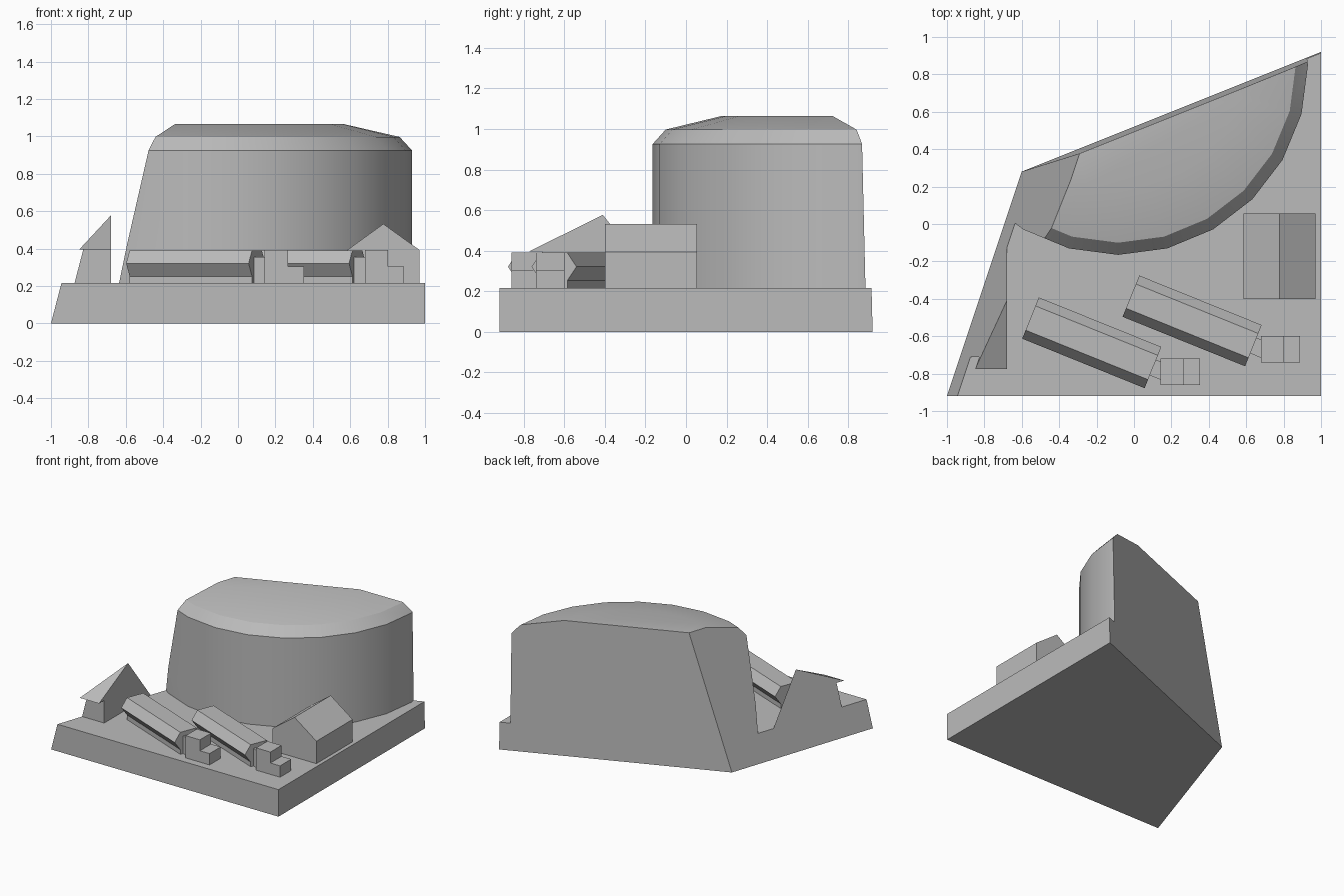
import bpy, bmesh, math
from mathutils import Vector, Matrix

if "Cube" in bpy.data.objects:
    bpy.data.objects.remove(bpy.data.objects["Cube"])

GROUND = 0.215
grey = bpy.data.materials.new("plain grey")
grey.diffuse_color = (0.5, 0.5, 0.5, 1)
grey.use_nodes = True
grey.node_tree.nodes["Principled BSDF"].inputs["Base Color"].default_value = grey.diffuse_color

# Slanted side planes that trim the block: (point, outward normal)
CUTS = [(Vector((-1, -0.92, 0)), Vector((-1, 1 / 3, 0.26))),
        (Vector((-0.6, 0.28, 0)), Vector((-0.4, 1, 0.025)))]


def loft(name, rings, trim=False, matrix=None, smooth=False):
    """Skin equal rings of points, cap both ends, optionally trim."""
    bm = bmesh.new()
    vs = [[bm.verts.new(p) for p in ring] for ring in rings]
    n = len(rings[0])
    for a, b in zip(vs, vs[1:]):
        for i in range(n):
            j = (i + 1) % n
            bm.faces.new((a[i], a[j], b[j], b[i]))
    bm.faces.new(vs[0])
    bm.faces.new(vs[-1])
    if trim:
        for co, no in CUTS:
            bmesh.ops.bisect_plane(bm, geom=bm.verts[:] + bm.edges[:] + bm.faces[:],
                                   dist=1e-5, plane_co=co, plane_no=no.normalized(),
                                   clear_outer=True)
            rim = [e for e in bm.edges if e.is_boundary]
            if rim:
                bmesh.ops.holes_fill(bm, edges=rim, sides=0)
    if matrix:
        bm.transform(matrix)
    bmesh.ops.recalc_face_normals(bm, faces=bm.faces[:])
    me = bpy.data.meshes.new(name)
    bm.to_mesh(me)
    bm.free()
    me.materials.append(grey)
    ob = bpy.data.objects.new(name, me)
    bpy.context.collection.objects.link(ob)
    if smooth:
        bpy.ops.object.select_all(action='DESELECT')
        ob.select_set(True)
        bpy.context.view_layer.objects.active = ob
        bpy.ops.object.shade_smooth_by_angle(angle=math.radians(30))
    return ob


def prism_x(name, profile, x0, x1, **kw):
    """Extrude a (y, z) profile along x."""
    return loft(name, [[(x, y, z) for y, z in profile] for x in (x0, x1)], **kw)


def prism_y(name, profile, y0, y1, **kw):
    """Extrude an (x, z) profile along y."""
    return loft(name, [[(x, y, z) for x, z in profile] for y in (y0, y1)], **kw)


# Ground slab
prism_y("ground_slab", [(-1.3, 0), (1, 0), (1, GROUND), (-1.3, GROUND)],
        -0.92, 0.93, trim=True)

# Storage tank: 24-sided wall, chamfered rim and low roof
tank_profile = [(1.015, GROUND), (1.015, 0.925), (0.95, 0.997), (0.67, 1.065)]
loft("storage_tank",
     [[(-0.085 + r * math.cos(math.tau * i / 24),
        0.85 + r * math.sin(math.tau * i / 24), z) for i in range(24)]
      for r, z in tank_profile], trim=True, smooth=True)

# Lean-to shed with overhanging eave, trimmed by the side plane
prism_x("corner_shed", [(-0.71, GROUND), (-0.71, 0.395), (-0.775, 0.395),
                        (-0.40, 0.582), (-0.05, 0.582), (-0.05, GROUND)],
        -1.2, -0.68, trim=True)

# Gabled house
prism_y("gabled_house", [(0.585, GROUND), (0.97, GROUND), (0.97, 0.393),
                         (0.777, 0.532), (0.585, 0.393)], -0.40, 0.055)

# Two tanker trucks
hull = [(-0.07, GROUND), (0.07, GROUND), (0.07, 0.252), (0.119, 0.321),
        (0.07, 0.39), (-0.07, 0.39), (-0.119, 0.321), (-0.07, 0.252)]
hitch = [(-0.045, GROUND), (0.045, GROUND), (0.045, 0.355), (-0.045, 0.355)]
trucks = [("front_truck", (-0.226, -0.635), (0.142, -0.79)),
          ("rear_truck", (0.311, -0.518), (0.678, -0.67))]
for label, (cx, cy), (kx, ky) in trucks:
    m = Matrix.Translation((cx, cy, 0)) @ Matrix.Rotation(math.radians(-22), 4, 'Z')
    prism_x(label + "_trailer", hull, -0.353, 0.353, matrix=m)
    prism_x(label + "_hitch", hitch, 0.34, 0.42, matrix=m)
    # Stepped cab with hood
    cab = [(0, GROUND), (0.21, GROUND), (0.21, 0.305), (0.125, 0.305),
           (0.125, 0.392), (0, 0.392)]
    prism_y(label + "_cab", [(kx + x, z) for x, z in cab], ky - 0.07, ky + 0.07)
